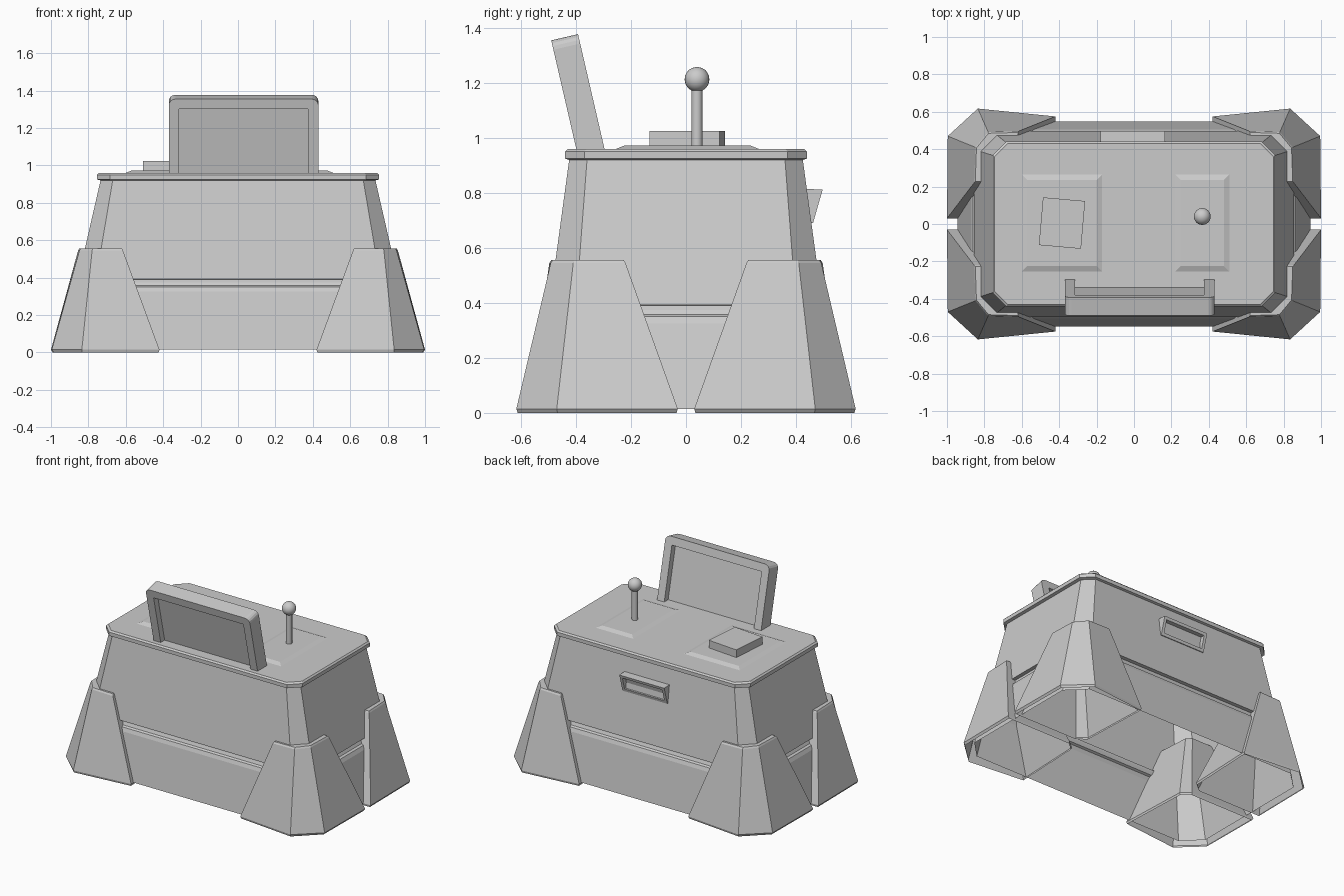
import bpy, bmesh, math
from mathutils import Matrix

if "Cube" in bpy.data.objects:
    bpy.data.objects.remove(bpy.data.objects["Cube"])


def finish(bm, name, smooth=False):
    bmesh.ops.recalc_face_normals(bm, faces=bm.faces)
    me = bpy.data.meshes.new(name)
    bm.to_mesh(me)
    bm.free()
    ob = bpy.data.objects.new(name, me)
    bpy.context.collection.objects.link(ob)
    if smooth:
        for p in me.polygons:
            p.use_smooth = True
    return ob


def loft(name, rings, cap_top=True, cap_bottom=False):
    """Skin a stack of equal-length point rings, bottom to top."""
    bm = bmesh.new()
    vs = [[bm.verts.new(p) for p in r] for r in rings]
    n = len(vs[0])
    for a, b in zip(vs, vs[1:]):
        for i in range(n):
            j = (i + 1) % n
            bm.faces.new((a[i], a[j], b[j], b[i]))
    if cap_top:
        bm.faces.new(vs[-1])
    if cap_bottom:
        bm.faces.new(vs[0][::-1])
    return finish(bm, name)


def octagon(hx, hy, c, z):
    q = [(hx, hy - c), (hx - c, hy)]
    return ([(x, y, z) for x, y in q] + [(-x, y, z) for x, y in q[::-1]]
            + [(-x, -y, z) for x, y in q] + [(x, -y, z) for x, y in q[::-1]])


def rect(cx, cy, hx, hy, z):
    return [(cx + sx * hx, cy + sy * hy, z)
            for sx, sy in ((-1, -1), (1, -1), (1, 1), (-1, 1))]


# Hollow tapered body with a groove around it and a thin overhanging lid
def wall(z, inset=0.0):
    t = z / 0.92
    return octagon(0.946 - 0.211 * t - inset, 0.55 - 0.125 * t - inset, 0.12 - 0.055 * t, z)


loft("body", [wall(0.015), wall(0.325), wall(0.35, 0.006), wall(0.357, 0.02),
              wall(0.375, 0.025), wall(0.39, 0.025), wall(0.392), wall(0.92),
              octagon(0.755, 0.44, 0.07, 0.925), octagon(0.755, 0.44, 0.07, 0.95),
              octagon(0.745, 0.43, 0.07, 0.96)])

# Four corner feet, hollow from below
low = [(0.42, 0.575), (0.835, 0.617), (0.99, 0.47), (0.995, 0.03), (0.50, 0.03), (0.44, 0.08)]
high = [(0.615, 0.497), (0.78, 0.492), (0.848, 0.41), (0.855, 0.22), (0.66, 0.22), (0.63, 0.25)]


def scaled(pts, s, z, sx, sy):
    cx = sum(p[0] for p in pts) / len(pts)
    cy = sum(p[1] for p in pts) / len(pts)
    return [(sx * (cx + (x - cx) * s), sy * (cy + (y - cy) * s), z) for x, y in pts]


for sx, xn in ((-1, "left"), (1, "right")):
    for sy, yn in ((-1, "front"), (1, "back")):
        mid = [(sx * x, sy * y, 0.015) for x, y in
               [(x * 1.0057 if x > 0.9 else x, y) for x, y in low]]
        mid = [(max(-1, min(1, x)), y, z) for x, y, z in mid]
        loft(f"{yn}_{xn}_foot", [scaled(low, 0.985, 0.0, sx, sy), mid,
                                 scaled(high, 1.0, 0.545, sx, sy),
                                 scaled(high, 0.95, 0.556, sx, sy)])

# Raised pads on the lid
for name, cx, hx in (("button_pad", -0.385, 0.215), ("lever_pad", 0.365, 0.145)):
    loft(name, [rect(cx, 0.005, hx, 0.26, 0.955), rect(cx, 0.005, hx, 0.26, 0.96),
                rect(cx, 0.005, hx - 0.03, 0.23, 0.972)])

# Square button, slightly turned
button = loft("button", [rect(0, 0, 0.113, 0.128, 0.965), rect(0, 0, 0.113, 0.128, 1.025)],
              cap_bottom=True)
button.location = (-0.385, 0.005, 0)
button.rotation_euler.z = math.radians(-5)

# Lever and ball knob
bm = bmesh.new()
bmesh.ops.create_cone(bm, cap_ends=True, segments=20, radius1=0.02, radius2=0.02, depth=0.22,
                      matrix=Matrix.Translation((0.365, 0.04, 1.075)))
lever = finish(bm, "lever", True)
bm = bmesh.new()
bmesh.ops.create_uvsphere(bm, u_segments=24, v_segments=14, radius=0.045,
                          matrix=Matrix.Translation((0.365, 0.04, 1.213)))
finish(bm, "lever_knob", True)
bpy.context.view_layer.objects.active = lever
lever.select_set(True)
bpy.ops.object.shade_smooth_by_angle()

# Tilted screen: arch-shaped frame and a thin panel set between its faces
W, H, R, B = 0.40, 0.42, 0.035, 0.055
outline = [(-W, -0.015)]
for side, a0 in ((-1, 180), (1, 90)):
    for k in range(5):
        a = math.radians(a0 - k * 22.5)
        outline.append((side * (W - R) + R * math.cos(a), H - R + R * math.sin(a)))
outline += [(W, -0.015), (W - B, -0.015), (W - B, H - B), (-W + B, H - B), (-W + B, -0.015)]
bm = bmesh.new()
face = bm.faces.new([bm.verts.new((x, -0.05, z)) for x, z in outline])
ext = bmesh.ops.extrude_face_region(bm, geom=[face])
bmesh.ops.translate(bm, vec=(0, 0.1, 0),
                    verts=[v for v in ext["geom"] if isinstance(v, bmesh.types.BMVert)])
frame = finish(bm, "screen_frame")
panel = loft("screen_panel", [rect(0, 0, W - B + 0.005, 0.008, -0.01),
                              rect(0, 0, W - B + 0.005, 0.008, H - B + 0.005)], cap_bottom=True)
for ob in (frame, panel):
    ob.location = (0.03, -0.347, 0.957)
    ob.rotation_euler.x = math.radians(13)

# Wedge-shaped pull on the back with a recessed opening
bm = bmesh.new()
ends = [[bm.verts.new((x, y, z)) for y, z in
         ((0.43, 0.815), (0.497, 0.812), (0.462, 0.69), (0.445, 0.69))]
        for x in (-0.18, 0.165)]
bm.faces.new(ends[0])
bm.faces.new(ends[1][::-1])
for i in range(4):
    j = (i + 1) % 4
    bm.faces.new((ends[0][j], ends[0][i], ends[1][i], ends[1][j]))
bmesh.ops.recalc_face_normals(bm, faces=bm.faces)
outer = max(bm.faces, key=lambda f: f.normal.y)
bmesh.ops.inset_region(bm, faces=[outer], thickness=0.028)
inner = bmesh.ops.extrude_discrete_faces(bm, faces=[outer])["faces"][0]
rim = list(inner.verts)
bmesh.ops.translate(bm, vec=(0, -0.03, 0), verts=rim)
holes = [e for e in bm.edges if e.is_boundary]
if holes:
    bmesh.ops.bridge_loops(bm, edges=holes)
finish(bm, "back_pull")
